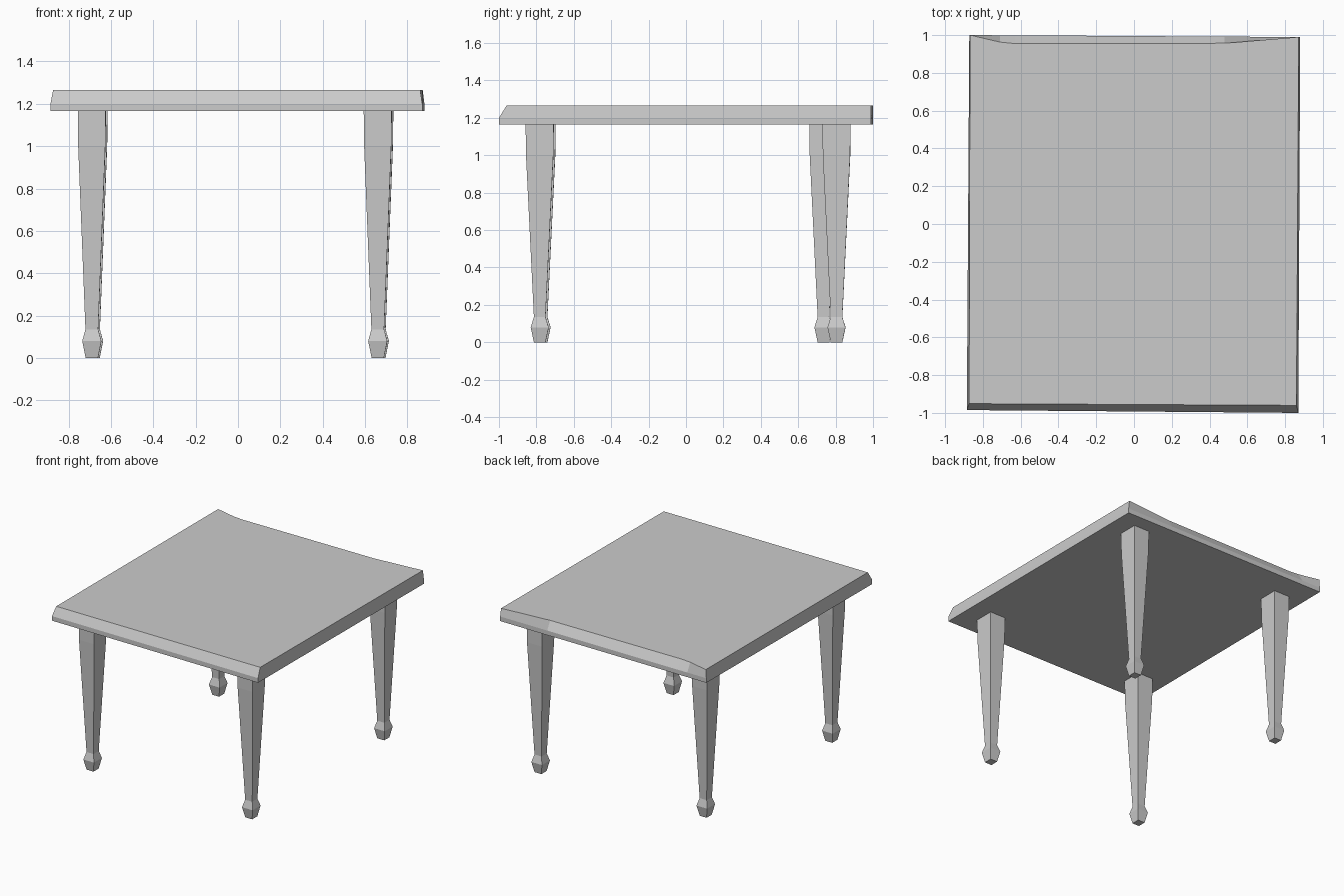
import bpy, bmesh
from math import radians

if "Cube" in bpy.data.objects:
    bpy.data.objects.remove(bpy.data.objects["Cube"])


def loft(name, rings):
    """Skin a stack of equal-sized point rings and cap both ends."""
    bm = bmesh.new()
    loops = [[bm.verts.new(p) for p in ring] for ring in rings]
    n = len(loops[0])
    for a, b in zip(loops, loops[1:]):
        for i in range(n):
            j = (i + 1) % n
            bm.faces.new((a[i], a[j], b[j], b[i]))
    bm.faces.new(loops[0][::-1])
    bm.faces.new(loops[-1])
    bmesh.ops.recalc_face_normals(bm, faces=bm.faces)
    mesh = bpy.data.meshes.new(name)
    bm.to_mesh(mesh)
    bm.free()
    obj = bpy.data.objects.new(name, mesh)
    bpy.context.collection.objects.link(obj)
    return obj


# Table top: bevelled slab, back bevel fades out towards the corners
outer = [(-0.885, -0.985), (0.87, -1.0), (0.88, 0.99), (0.48, 0.992),
         (-0.63, 0.999), (-0.71, 0.999), (-0.872, 1.0)]
inner = [(-0.873, -0.951), (0.86, -0.96), (0.872, 0.99), (0.48, 0.957),
         (-0.63, 0.955), (-0.71, 0.963), (-0.868, 1.0)]
loft("table_top", [[(x, y, 1.165) for x, y in outer],
                   [(x, y, 1.20) for x, y in outer],
                   [(x, y, 1.265) for x, y in inner]])

# Legs: square tapered posts with a flared foot (z, half width x, half width y)
profile = [(0, 0.029, 0.031), (0.08, 0.045, 0.048), (0.135, 0.03, 0.031),
           (1.0, 0.064, 0.073), (1.165, 0.066, 0.075)]
legs = {"front_left_leg": (-0.690, -0.772), "front_right_leg": (0.660, -0.782),
        "back_right_leg": (0.667, 0.805), "back_left_leg": (-0.682, 0.735)}
for name, (x, y) in legs.items():
    leg = loft(name, [[(-a, -b, z), (a, -b, z), (a, b, z), (-a, b, z)]
                      for z, a, b in profile])
    leg.location = (x, y, 0)
    leg.rotation_euler.z = radians(-0.4)
